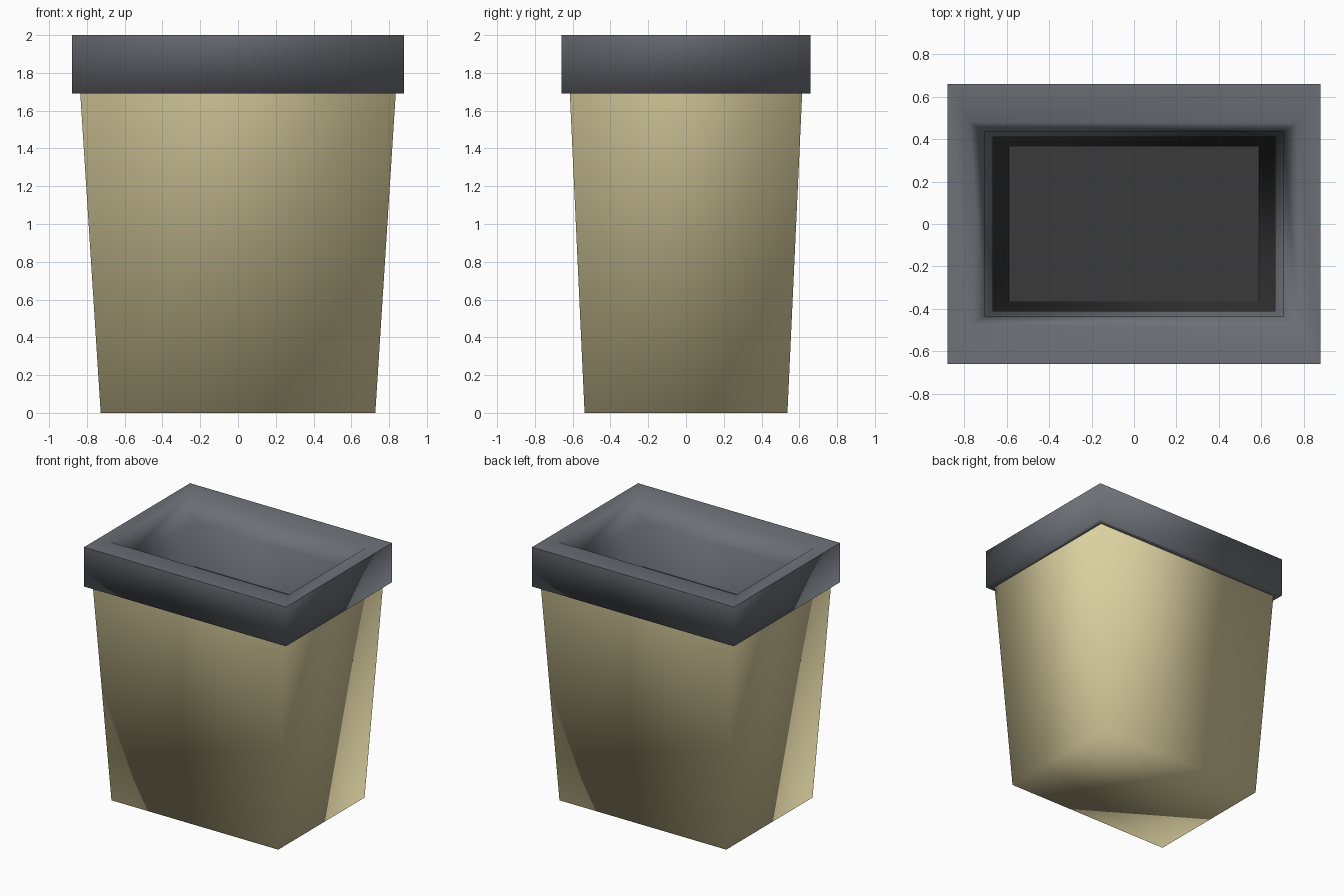
import bpy, bmesh

if "Cube" in bpy.data.objects:
    bpy.data.objects.remove(bpy.data.objects["Cube"])


def material(name, rgb):
    m = bpy.data.materials.new(name)
    m.diffuse_color = (*rgb, 1)
    m.use_nodes = True
    m.node_tree.nodes["Principled BSDF"].inputs["Base Color"].default_value = m.diffuse_color
    return m


def loft(name, rings, mat, cap=None, sharp=()):
    """Skin rectangular rings (half x, half y, z); cap 'first' or 'last' closes an end."""
    bm = bmesh.new()
    loops = [[bm.verts.new((sx * hx, sy * hy, z))
              for sx, sy in ((-1, -1), (1, -1), (1, 1), (-1, 1))]
             for hx, hy, z in rings]
    for a, b in zip(loops, loops[1:]):
        for i in range(4):
            j = (i + 1) % 4
            bm.faces.new((a[i], a[j], b[j], b[i]))
    if cap == "first":
        bm.faces.new(loops[0][::-1])
    elif cap == "last":
        bm.faces.new(loops[-1])
    for f in bm.faces:
        f.smooth = True
    # keep chosen rings crisp
    for r in sharp:
        for i in range(4):
            bm.edges.get((loops[r][i], loops[r][(i + 1) % 4])).smooth = False
    me = bpy.data.meshes.new(name)
    bm.to_mesh(me)
    bm.free()
    me.materials.append(mat)
    ob = bpy.data.objects.new(name, me)
    bpy.context.collection.objects.link(ob)
    return ob


beige = material("beige", (0.71, 0.63, 0.35))
slate = material("slate grey", (0.15, 0.162, 0.182))
dark = material("dark lining", (0.042, 0.042, 0.042))

# tapered bin body with closed bottom
loft("bin_body", [(0.727, 0.537, 0), (0.835, 0.615, 1.69)], beige, cap="first")

# collar: underside, outer wall, flat rim, then sloping throat
loft("rim_collar", [(0.835, 0.615, 1.69), (0.88, 0.66, 1.69), (0.88, 0.66, 2.0),
                    (0.775, 0.48, 2.0), (0.705, 0.437, 1.83), (0.665, 0.41, 1.5)],
     slate, sharp=(2,))

# dark inner liner with floor
loft("inner_liner", [(0.665, 0.41, 1.5), (0.59, 0.365, 0.1)], dark, cap="last", sharp=(1,))
